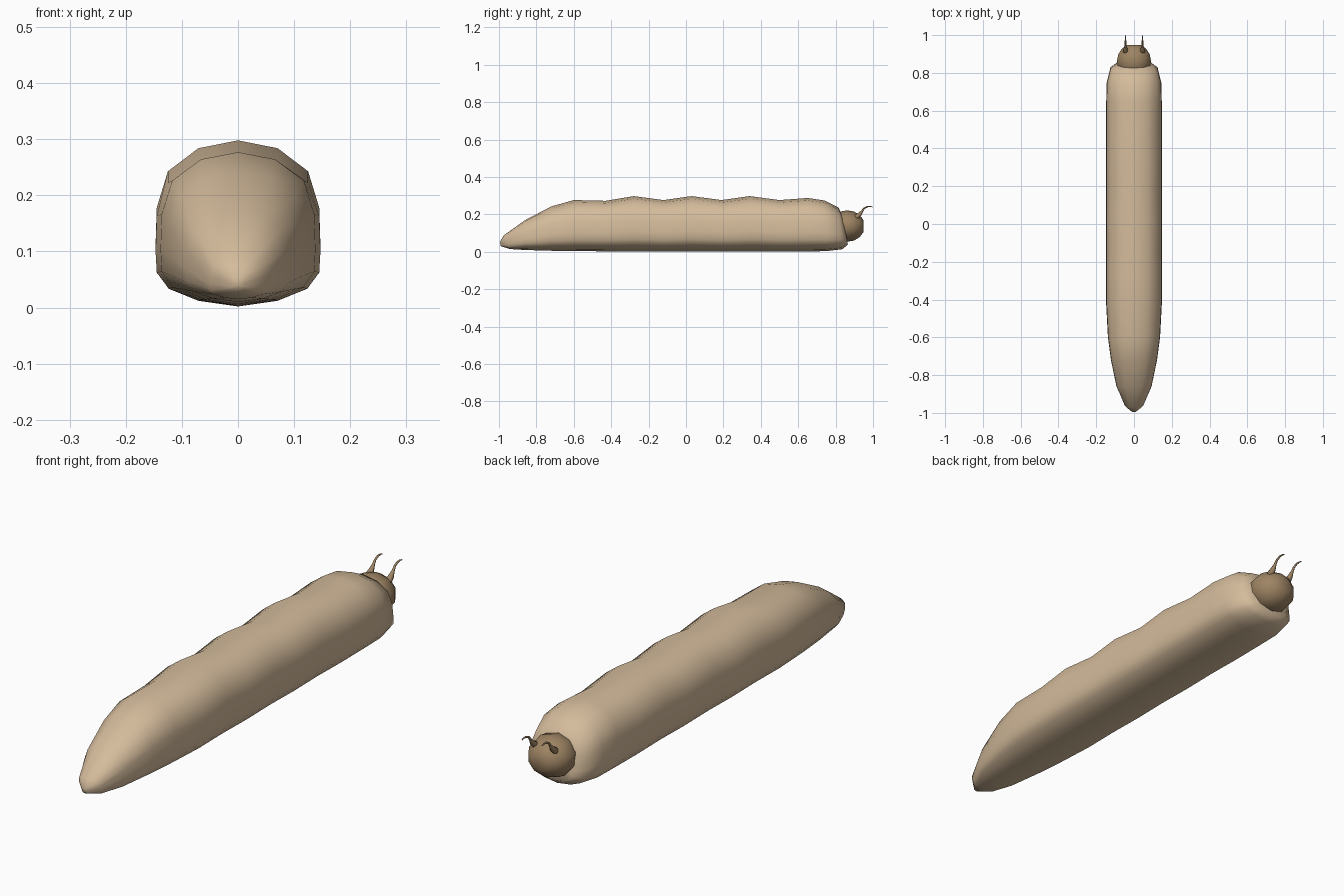
import bpy, bmesh, math
from mathutils import Vector

if "Cube" in bpy.data.objects:
    bpy.data.objects.remove(bpy.data.objects["Cube"])


def material(name, color):
    m = bpy.data.materials.new(name)
    m.diffuse_color = (*color, 1)
    m.use_nodes = True
    m.node_tree.nodes["Principled BSDF"].inputs["Base Color"].default_value = m.diffuse_color
    return m


tan = material("tan skin", (0.66, 0.50, 0.33))
brown = material("brown head", (0.34, 0.23, 0.125))


def loft(name, rings, mat):
    """Skin a list of closed rings and close both ends."""
    bm = bmesh.new()
    loops = [[bm.verts.new(p) for p in ring] for ring in rings]
    for a, b in zip(loops, loops[1:]):
        for i in range(len(a)):
            j = (i + 1) % len(a)
            bm.faces.new((a[i], a[j], b[j], b[i]))
    for loop in (loops[0], loops[-1]):
        c = bm.verts.new(sum((v.co for v in loop), Vector()) / len(loop))
        for i in range(len(loop)):
            bm.faces.new((loop[i], loop[(i + 1) % len(loop)], c))
    bmesh.ops.recalc_face_normals(bm, faces=bm.faces)
    me = bpy.data.meshes.new(name)
    bm.to_mesh(me)
    bm.free()
    me.materials.append(mat)
    me.shade_smooth()
    ob = bpy.data.objects.new(name, me)
    bpy.context.collection.objects.link(ob)
    return ob


# Body cross-section: (half width, height), both as fractions
half = [(0, 1), (.48, .953), (.85, .814), (.985, .595), (1, .365),
        (.985, .22), (.84, .115), (.48, .037), (0, 0)]
section = half + [(-x, z) for x, z in half[-2:0:-1]]

# Body stations: y at top, y at bottom, half width, top z, bottom z
stations = [
    (-.995, -.99, .012, .052, .03), (-.975, -.94, .050, .088, .015),
    (-.86, -.86, .093, .170, .010), (-.72, -.72, .122, .243, .006),
    (-.60, -.60, .138, .277, .004), (-.43, -.43, .147, .273, .003),
    (-.28, -.28, .147, .298, .002), (-.12, -.12, .147, .277, .002),
    (.03, .03, .147, .298, .002), (.19, .19, .147, .277, .002),
    (.34, .34, .147, .298, .002), (.50, .50, .147, .277, .002),
    (.65, .65, .147, .288, .002), (.74, .75, .145, .275, .004),
    (.815, .835, .125, .237, .014), (.84, .865, .085, .185, .038),
]
body_rings = [[Vector((x * w, yb + (yt - yb) * u, zb + (zt - zb) * u))
               for x, u in section] for yt, yb, w, zt, zb in stations]
loft("body", body_rings, tan)

# Head: low ball partly sunk in the body
head_rings = []
for i in range(1, 8):
    a = math.pi * i / 8
    head_rings.append([Vector((
        .095 * math.sin(a) * math.sin(t * math.tau / 10),
        .862 - .094 * math.cos(a),
        .138 + .084 * math.sin(a) * math.cos(t * math.tau / 10)))
        for t in range(10)])
loft("head", head_rings, brown)

# Antennae: thick at the root, curling forward at the tip (y, z, radius)
path = [(.900, .178, .006), (.912, .187, .014), (.928, .200, .011),
        (.941, .217, .006), (.952, .233, .0045), (.970, .242, .004),
        (.986, .243, .003), (.998, .240, .002)]
for side, label in ((-1, "left"), (1, "right")):
    rings = []
    for k, (y, z, r) in enumerate(path):
        p, q = path[max(k - 1, 0)], path[min(k + 1, len(path) - 1)]
        d = Vector((0, q[0] - p[0], q[1] - p[1])).normalized()
        across, up = Vector((1, 0, 0)), Vector((0, -d.z, d.y))
        rings.append([Vector((side * .045, y, z))
                      + across * r * math.cos(t * math.tau / 8)
                      + up * r * math.sin(t * math.tau / 8) for t in range(8)])
    loft(label + "_antenna", rings, brown)
